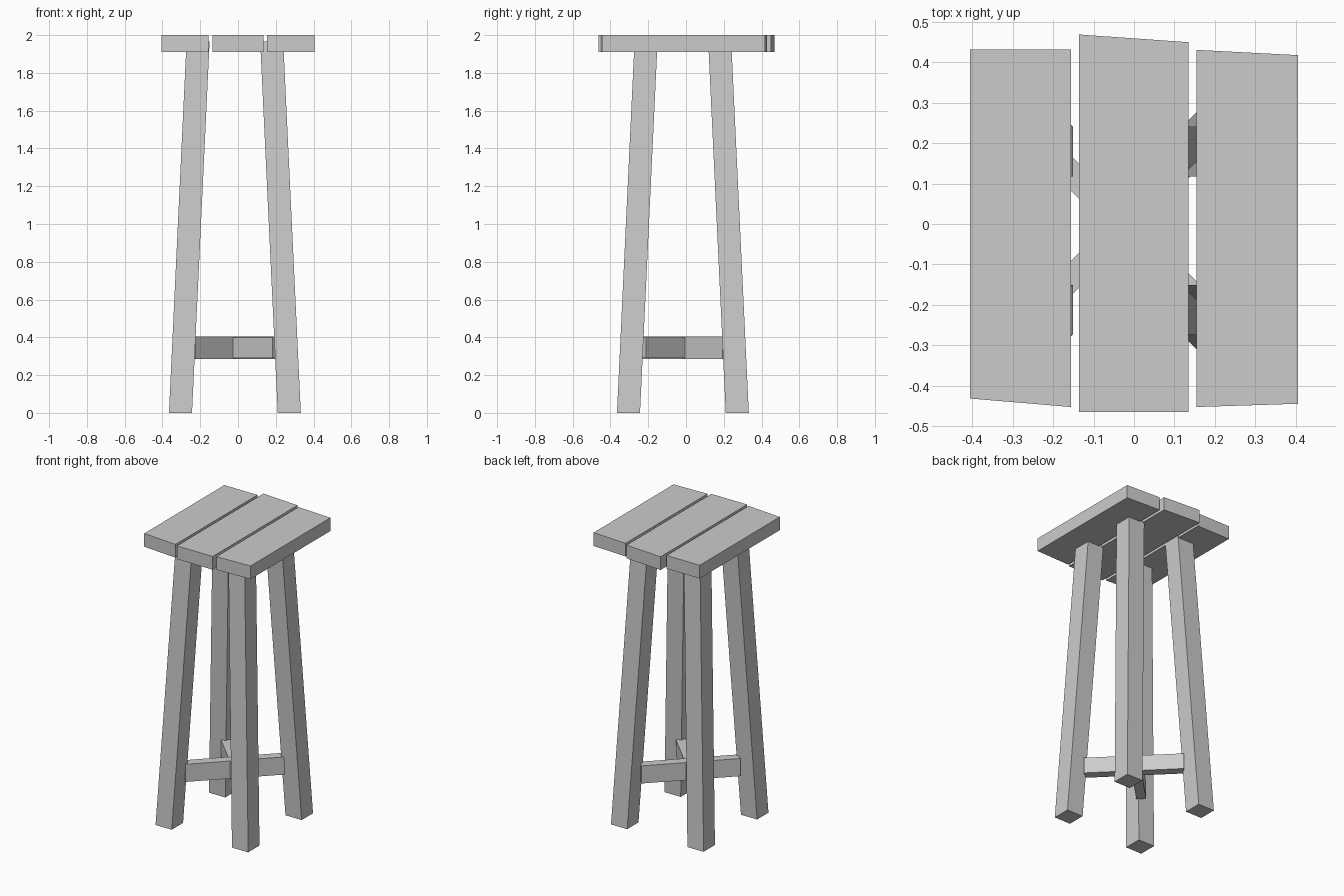
import bpy
import bmesh
from math import radians
from mathutils import Matrix, Vector

if "Cube" in bpy.data.objects:
    bpy.data.objects.remove(bpy.data.objects["Cube"], do_unlink=True)

GREY = (0.6, 0.6, 0.6, 1.0)
wood = bpy.data.materials.new("light grey wood")
wood.use_nodes = True
wood.diffuse_color = GREY
wood.node_tree.nodes["Principled BSDF"].inputs["Base Color"].default_value = GREY


def finish(name, bm):
    bmesh.ops.recalc_face_normals(bm, faces=bm.faces[:])
    mesh = bpy.data.meshes.new(name)
    bm.to_mesh(mesh)
    bm.free()
    mesh.materials.append(wood)
    obj = bpy.data.objects.new(name, mesh)
    bpy.context.collection.objects.link(obj)
    return obj


def loft(name, bottom, top, open_top=False):
    """Join two four-cornered outlines into a block."""
    bm = bmesh.new()
    low = [bm.verts.new(p) for p in bottom]
    high = [bm.verts.new(p) for p in top]
    bm.faces.new(low[::-1])
    for i in range(4):
        j = (i + 1) % 4
        bm.faces.new((low[i], low[j], high[j], high[i]))
    if not open_top:
        bm.faces.new(high)
    return finish(name, bm)


def square(x, y, z, half):
    return [(x + a * half, y + b * half, z)
            for a, b in ((-1, -1), (1, -1), (1, 1), (-1, 1))]


# Seat planks with slightly uneven sawn ends:
# x range, front y at each side, back y at each side
planks = {
    "right_seat_plank": (-0.405, -0.155, -0.431, -0.452, 0.431, 0.431),
    "middle_seat_plank": (-0.136, 0.134, -0.464, -0.464, 0.468, 0.449),
    "left_seat_plank": (0.154, 0.405, -0.452, -0.444, 0.430, 0.417),
}
for name, (x0, x1, f0, f1, b0, b1) in planks.items():
    outline = [(x0, f0), (x1, f1), (x1, b1), (x0, b0)]
    loft(name, [(x, y, 1.91) for x, y in outline],
         [(x, y, 2.0) for x, y in outline])

# Splayed square legs, hollow at the top where they enter the seat
MID = -0.0165
FOOT, HEAD, HALF = 0.288, 0.195, 0.061
for side, sx in (("right", -1), ("left", 1)):
    for end, sy in (("front", -1), ("back", 1)):
        loft(f"{end}_{side}_leg",
             square(MID + sx * FOOT, MID + sy * FOOT, 0, HALF),
             square(MID + sx * HEAD, MID + sy * HEAD, 1.965, HALF),
             open_top=True)

# Crossed stretchers between opposite legs
for name, angle, x, y, z0, z1 in (
        ("rising_stretcher", 45, -0.027, -0.005, 0.285, 0.405),
        ("falling_stretcher", -45, -0.015, -0.015, 0.29, 0.398)):
    bm = bmesh.new()
    bmesh.ops.create_cube(bm, size=1)
    bmesh.ops.scale(bm, verts=bm.verts, vec=Vector((0.62, 0.061, z1 - z0)))
    bmesh.ops.transform(
        bm, verts=bm.verts,
        matrix=Matrix.Translation((x, y, (z0 + z1) / 2))
        @ Matrix.Rotation(radians(angle), 4, "Z"))
    finish(name, bm)
